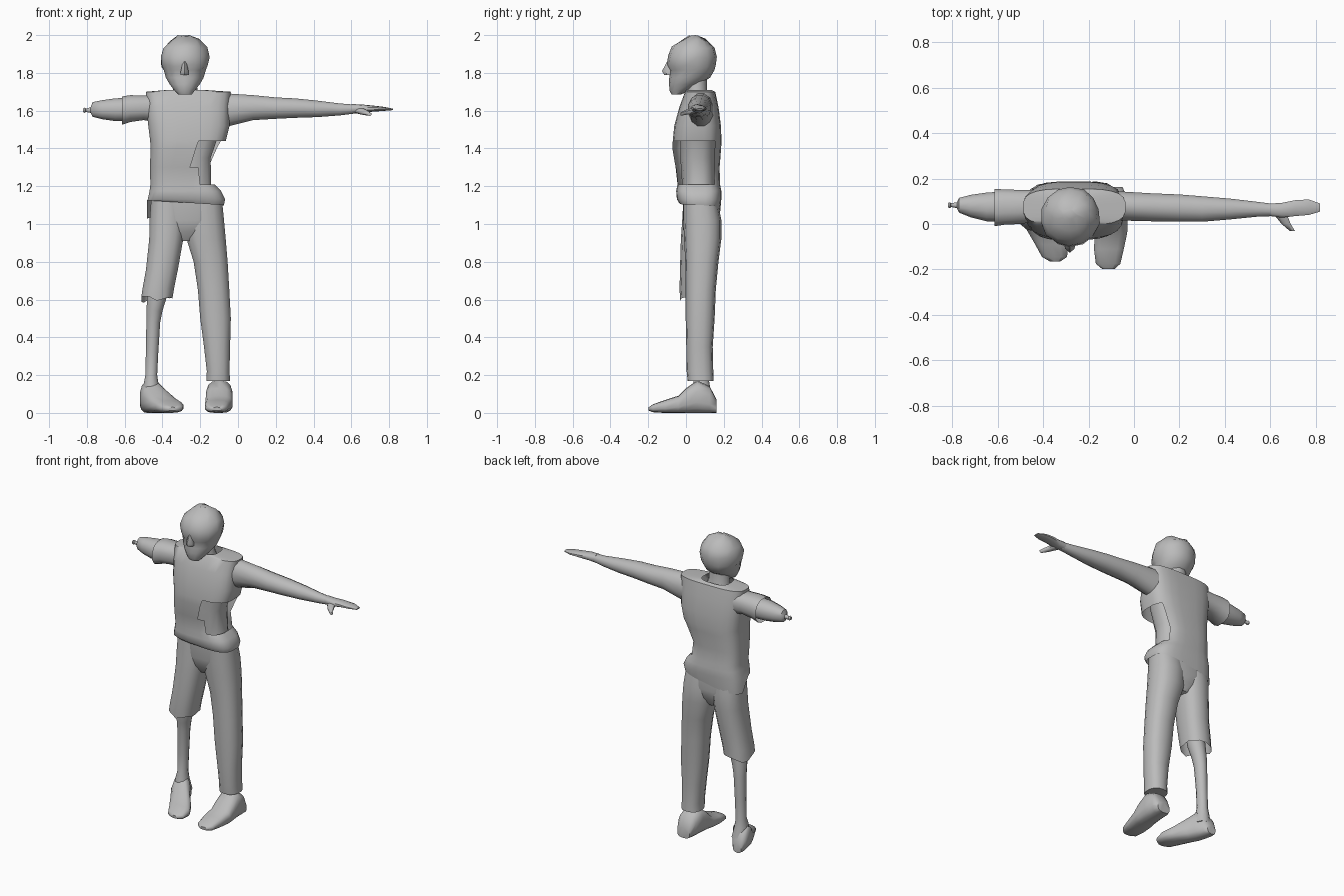
import bpy, bmesh, math, random

random.seed(4)
GREY = bpy.data.materials.new("plain grey")
GREY.diffuse_color = (0.5, 0.5, 0.5, 1)


def loft(name, axis, rings, sides=16, power=2.4, caps=(True, True), edit=None, angle=50):
    """Skin rounded rings; each ring is (position, a0, a1, b0, b1) with the
    extents in the two other axes, in x-y-z order."""
    bm = bmesh.new()
    loops = []
    for p, a0, a1, b0, b1 in rings:
        loop = []
        for i in range(sides):
            t = 2 * math.pi * (i + 0.5) / sides
            c, s = math.cos(t), math.sin(t)
            # widen so that the ring really reaches its extents
            m = (abs(math.cos(math.pi / sides))) ** (2 / power)
            u = math.copysign(abs(c) ** (2 / power), c) / m
            v = math.copysign(abs(s) ** (2 / power), s) / m
            a = (a0 + a1) / 2 + u * (a1 - a0) / 2
            b = (b0 + b1) / 2 + v * (b1 - b0) / 2
            co = {"x": (p, a, b), "y": (a, p, b), "z": (a, b, p)}[axis]
            loop.append(bm.verts.new(co))
        loops.append(loop)
    for l0, l1 in zip(loops, loops[1:]):
        for i in range(sides):
            j = (i + 1) % sides
            bm.faces.new((l0[i], l0[j], l1[j], l1[i]))
    if caps[0]:
        bm.faces.new(loops[0])
    if caps[1]:
        bm.faces.new(loops[-1])
    bmesh.ops.recalc_face_normals(bm, faces=bm.faces)
    if edit:
        edit(bm, loops)
    me = bpy.data.meshes.new(name)
    bm.to_mesh(me)
    bm.free()
    for f in me.polygons:
        f.use_smooth = True
    me.set_sharp_from_angle(angle=math.radians(angle))
    me.materials.append(GREY)
    ob = bpy.data.objects.new(name, me)
    bpy.context.collection.objects.link(ob)
    return ob


# Head, nose and neck
def hair(bm, loops):
    for loop in loops[5:]:
        for v in loop:
            v.co.x += random.uniform(-.006, .006)
            v.co.z = min(2.0, v.co.z + random.uniform(-.01, .006))


loft("head", "z", [
    (1.685, -.315, -.245, -.075, -.03), (1.705, -.335, -.23, -.085, .02),
    (1.74, -.362, -.202, -.088, .075), (1.775, -.382, -.182, -.086, .125),
    (1.815, -.393, -.170, -.084, .148), (1.84, -.402, -.162, -.098, .155),
    (1.89, -.408, -.156, -.092, .16), (1.935, -.392, -.168, -.072, .148),
    (1.975, -.355, -.205, -.030, .11), (2.0, -.315, -.255, .02, .065)], 14, 2.1, edit=hair)
loft("nose", "z", [(1.79, -.305, -.26, -.112, -.06), (1.81, -.303, -.262, -.122, -.06),
                   (1.86, -.292, -.273, -.098, -.07)], 6, 2)
loft("neck", "z", [(1.64, -.36, -.195, 0, .13), (1.71, -.345, -.215, .0, .11),
                   (1.78, -.34, -.22, -.01, .11)], 12, 2)


# Torn sleeveless shirt with a slanted back hem and a hole in one side
def tear(bm, loops):
    for v in loops[0]:
        k = (-.07 - v.co.x) / .41
        v.co.z += -.07 * k if v.co.y > .05 else .025 * k
    bm.verts.ensure_lookup_table()
    gone = [f for f in bm.faces
            if 1.2 < f.calc_center_median().z < 1.42
            and f.calc_center_median().x > -.215 and f.calc_center_median().y < .155]
    bmesh.ops.delete(bm, geom=gone, context="FACES")


loft("shirt", "z", [
    (1.10, -.483, -.075, -.035, .18), (1.13, -.478, -.068, -.048, .187),
    (1.175, -.468, -.09, -.052, .187), (1.21, -.464, -.125, -.045, .18),
    (1.30, -.466, -.135, -.055, .178), (1.40, -.463, -.088, -.072, .186),
    (1.44, -.465, -.065, -.07, .188), (1.52, -.475, -.045, -.062, .185),
    (1.62, -.485, -.047, -.035, .172), (1.70, -.487, -.038, -.005, .155),
    (1.71, -.37, -.185, .0, .135)], 24, 3.2, caps=(False, False), edit=tear, angle=45)
loft("waist", "z", [(1.08, -.44, -.11, -.01, .16), (1.2, -.43, -.142, -.02, .155),
                    (1.35, -.43, -.145, -.03, .155), (1.48, -.44, -.1, -.03, .155)], 16, 2.6)

# Short sleeve and cut-off arm
loft("short_sleeve", "x", [(-.44, .01, .15, 1.54, 1.685), (-.50, .0, .15, 1.55, 1.68),
                           (-.57, -.003, .152, 1.54, 1.682), (-.615, -.01, .155, 1.525, 1.675)],
     12, 2.4, caps=(True, False))
loft("arm_stump", "x", [(-.55, .01, .145, 1.545, 1.67), (-.65, .012, .138, 1.545, 1.665),
                        (-.72, .03, .128, 1.555, 1.655), (-.77, .05, .115, 1.568, 1.645),
                        (-.78, .07, .095, 1.588, 1.618), (-.805, .075, .092, 1.593, 1.61),
                        (-.81, .07, .096, 1.588, 1.616), (-.82, .073, .092, 1.592, 1.612)],
     12, 2.2)

# Full arm, hand and thumb
loft("bare_arm", "x", [(-.10, .02, .145, 1.51, 1.69), (-.04, .015, .142, 1.52, 1.69),
                       (.08, .012, .135, 1.55, 1.682), (.20, .01, .13, 1.557, 1.67),
                       (.30, .01, .122, 1.562, 1.665), (.42, .02, .112, 1.566, 1.653),
                       (.54, .032, .098, 1.575, 1.638), (.62, .035, .088, 1.585, 1.632)], 12, 2.1)
loft("hand", "x", [(.60, .035, .09, 1.585, 1.634), (.65, .028, .093, 1.588, 1.632),
                   (.71, .035, .105, 1.595, 1.627), (.77, .04, .108, 1.599, 1.62),
                   (.82, .055, .09, 1.603, 1.611)], 10, 2.4)
loft("thumb", "y", [(.05, .61, .67, 1.585, 1.617), (.0, .65, .69, 1.578, 1.605),
                    (-.03, .685, .708, 1.573, 1.59)], 8, 2)

# Hips and trousers, one leg full length
loft("hips", "z", [(.91, -.31, -.245, .03, .14), (.96, -.40, -.14, .0, .165),
                   (1.02, -.45, -.085, -.015, .18), (1.15, -.455, -.085, -.015, .165)], 16, 2.6)
loft("long_trouser_leg", "z", [
    (.17, -.168, -.042, .01, .145), (.22, -.165, -.045, .005, .143), (.35, -.18, -.042, .003, .14),
    (.50, -.20, -.038, .0, .15), (.65, -.212, -.046, .0, .156), (.80, -.235, -.055, -.002, .17),
    (.92, -.272, -.065, -.008, .185), (1.02, -.28, -.074, -.012, .185),
    (1.13, -.28, -.085, -.012, .165)], 14, 2.4)


# Torn short trouser leg with an uneven hem
def ragged(bm, loops):
    for i, v in enumerate(loops[0]):
        v.co.z += random.uniform(-.02, .02)


loft("short_trouser_leg", "z", [
    (.60, -.512, -.347, -.03, .15), (.66, -.505, -.338, -.032, .152), (.76, -.487, -.318, -.03, .16),
    (.92, -.47, -.29, -.025, .178), (1.02, -.468, -.28, -.018, .18),
    (1.13, -.46, -.28, -.012, .165)], 14, 2.5, caps=(False, True), edit=ragged)
loft("thin_shin", "z", [
    (.08, -.505, -.405, .03, .14), (.15, -.50, -.42, .035, .125), (.20, -.49, -.428, .05, .118),
    (.32, -.488, -.422, .05, .118), (.48, -.485, -.412, .04, .12), (.54, -.485, -.40, .03, .12),
    (.62, -.48, -.375, .015, .12), (.72, -.46, -.36, .01, .13)], 12, 2)

# Feet: one pointing forward, one turned inward
loft("front_foot", "y", [
    (-.198, -.14, -.085, .012, .03), (-.175, -.168, -.06, .004, .045), (-.11, -.176, -.045, .0, .068),
    (-.04, -.173, -.03, .0, .09), (.0, -.17, -.028, .0, .13), (.06, -.168, -.03, .0, .17),
    (.125, -.16, -.035, .0, .14), (.162, -.14, -.05, .0, .07)], 14, 2.8)
loft("turned_foot", "y", [
    (-.165, -.37, -.325, .012, .03), (-.145, -.405, -.295, .004, .043), (-.09, -.435, -.288, .0, .065),
    (-.03, -.47, -.32, .0, .09), (.03, -.505, -.37, .0, .14), (.08, -.518, -.40, .0, .17),
    (.125, -.52, -.425, .0, .12), (.15, -.505, -.445, .0, .06)], 14, 2.6)
